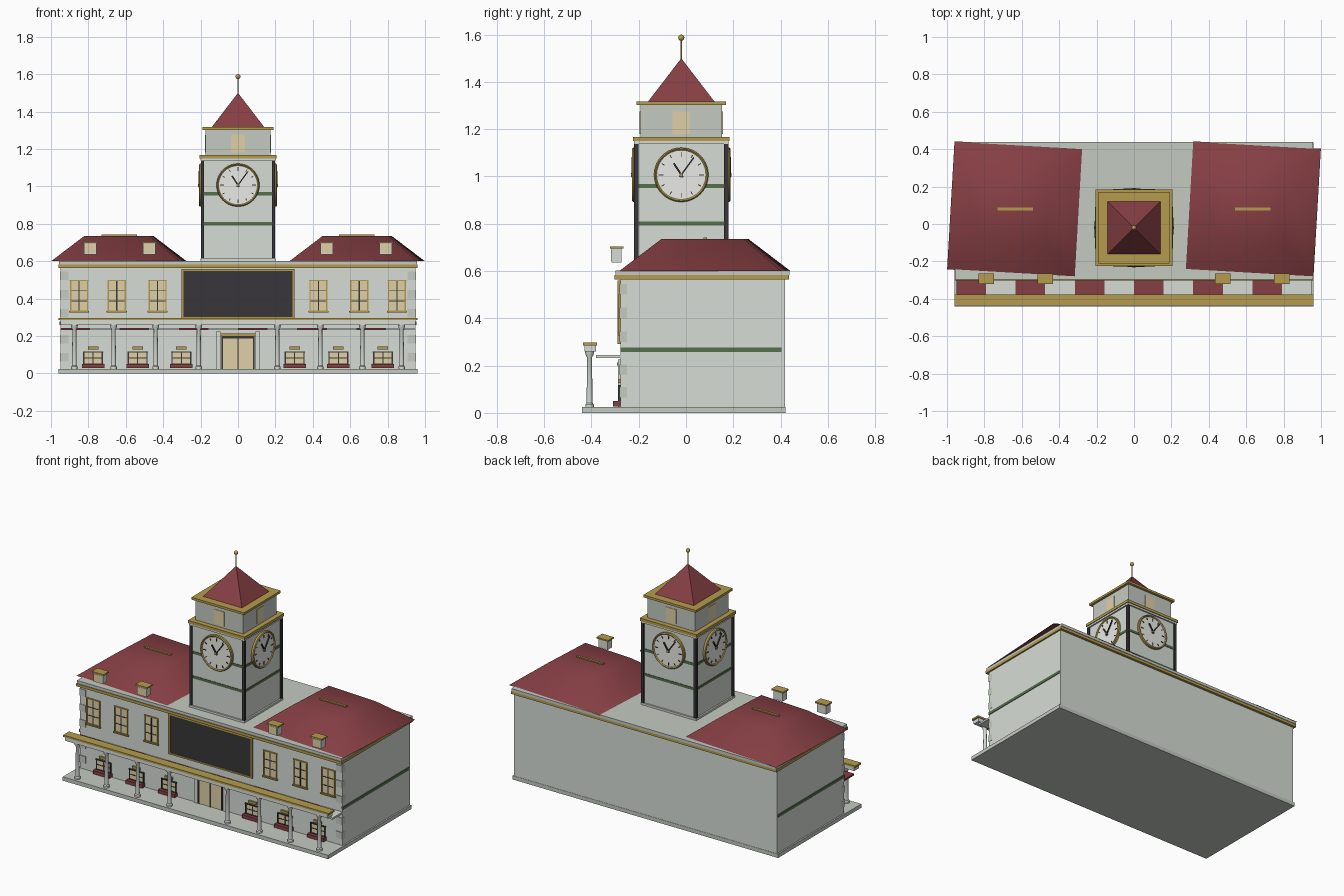
import bpy, bmesh, math
from mathutils import Matrix, Vector

if "Cube" in bpy.data.objects:
    bpy.data.objects.remove(bpy.data.objects["Cube"])

COLORS = {
    "wall": (0.68, 0.72, 0.67), "trim": (0.55, 0.59, 0.53), "red": (0.24, 0.05, 0.058),
    "gold": (0.46, 0.33, 0.075), "green": (0.09, 0.16, 0.07), "dark": (0.04, 0.037, 0.04),
    "cream": (0.74, 0.63, 0.38), "face": (0.82, 0.83, 0.78),
}
MATS = {}
for key, c in COLORS.items():
    MATS[key] = bpy.data.materials.new(key)
    MATS[key].diffuse_color = (*c, 1)

I4 = Matrix.Identity(4)


def finish(bm, name, mat, m=I4, smooth=None):
    me = bpy.data.meshes.new(name)
    bmesh.ops.recalc_face_normals(bm, faces=bm.faces)
    bm.to_mesh(me)
    bm.free()
    me.transform(m)
    me.materials.append(MATS[mat])
    ob = bpy.data.objects.new(name, me)
    bpy.context.collection.objects.link(ob)
    if smooth is not None:
        bpy.context.view_layer.objects.active = ob
        ob.select_set(True)
        bpy.ops.object.shade_smooth_by_angle(angle=math.radians(smooth))
        ob.select_set(False)
    return ob


def box(name, mat, x0, x1, y0, y1, z0, z1, m=I4):
    bm = bmesh.new()
    t = Matrix.Translation(((x0 + x1) / 2, (y0 + y1) / 2, (z0 + z1) / 2))
    bmesh.ops.create_cube(bm, size=1, matrix=t @ Matrix.Diagonal((x1 - x0, y1 - y0, z1 - z0, 1)))
    return finish(bm, name, mat, m)


def square(name, mat, h, z0, z1, cy):
    return box(name, mat, -h, h, cy - h, cy + h, z0, z1)


def frustum(name, mat, h0, h1, z0, z1, m=I4, smooth=None):
    bm = bmesh.new()
    signs = [(-1, -1), (1, -1), (1, 1), (-1, 1)]
    lo = [bm.verts.new((sx * h0, sy * h0, z0)) for sx, sy in signs]
    hi = [bm.verts.new((sx * h1, sy * h1, z1)) for sx, sy in signs] if h1 else [bm.verts.new((0, 0, z1))]
    bm.faces.new(lo)
    for i in range(4):
        j = (i + 1) % 4
        bm.faces.new([lo[i], lo[j], hi[j], hi[i]] if h1 else [lo[i], lo[j], hi[0]])
    if h1:
        bm.faces.new(hi)
    return finish(bm, name, mat, m, smooth)


def lathe(name, mat, prof, m=I4, n=24):
    bm = bmesh.new()
    vs = [bm.verts.new((r, 0, z)) for r, z in prof]
    es = [bm.edges.new(p) for p in zip(vs, vs[1:])]
    bmesh.ops.spin(bm, geom=vs + es, cent=(0, 0, 0), axis=(0, 0, 1), angle=2 * math.pi, steps=n)
    bmesh.ops.remove_doubles(bm, verts=bm.verts, dist=1e-5)
    return finish(bm, name, mat, m, 35)


def window(name, x, z0, z1, w, rim, bars):
    # pane, surrounding frame and glazing bars on the front wall
    y, t = -0.278, 0.007
    box(name + "_pane", "cream", x - w, x + w, y - 0.003, y + 0.01, z0, z1)
    for s in (-1, 1):
        box(name + "_jamb", rim, x + s * w - t / 2, x + s * w + t / 2, y - 0.007, y + 0.01, z0, z1)
    for z in (z0, z1):
        box(name + "_rail", rim, x - w - 0.005, x + w + 0.005, y - 0.008, y + 0.01, z - t / 2, z + t / 2)
    box(name + "_mullion", "dark", x - 0.003, x + 0.003, y - 0.006, y, z0, z1)
    for i in range(1, bars + 1):
        z = z0 + (z1 - z0) * i / (bars + 1)
        box(name + "_bar", "dark", x - w, x + w, y - 0.006, y, z - 0.002, z + 0.002)


# main block, plinth and cornice
box("plinth", "trim", -0.96, 0.96, -0.44, 0.42, 0, 0.025)
box("main_block", "wall", -0.95, 0.95, -0.278, 0.418, 0.025, 0.57)
box("cornice", "gold", -0.96, 0.96, -0.302, 0.435, 0.565, 0.583)
box("roof_slab", "trim", -0.957, 0.957, -0.298, 0.438, 0.583, 0.602)
for s in (-1, 1):
    box("side_band", "green", *sorted((s * 0.94, s * 0.954)), -0.278, 0.405, 0.258, 0.277)
    for z in (0.065, 0.16, 0.30, 0.40, 0.50):
        box("quoin", "trim", *sorted((s * 0.905, s * 0.951)), -0.282, -0.25, z, z + 0.045)

# wing roofs, slightly turned, with ridge bars and dormers
for s in (-1, 1):
    m = Matrix.Translation((s * 0.637, 0.08, 0)) @ Matrix.Rotation(math.radians(-3.3), 4, "Z")
    roof = frustum("wing_roof", "red", 0.343, 0.175, 0.6, 0.735, m, 100)
    box("roof_ridge", "gold", s * 0.635 - 0.095, s * 0.635 + 0.095, 0.073, 0.088, 0.728, 0.742)
    for d in (0.475, 0.79):
        x = s * d
        box("dormer", "wall", x - 0.033, x + 0.033, -0.316, -0.272, 0.637, 0.697)
        box("dormer_pane", "cream", x - 0.028, x + 0.028, -0.318, -0.31, 0.643, 0.69)
        box("dormer_cap", "gold", x - 0.042, x + 0.042, -0.322, -0.264, 0.695, 0.704)

# front windows, planters and lamps
for s in (-1, 1):
    for x in (0.43, 0.648, 0.85):
        window("upper_window", s * x, 0.333, 0.497, 0.045, "gold", 2)
        box("upper_sill", "gold", s * x - 0.054, s * x + 0.054, -0.29, -0.27, 0.325, 0.333)
    for x in (0.303, 0.537, 0.775):
        window("lower_window", s * x, 0.05, 0.115, 0.05, "dark", 1)
        box("window_hood", "gold", s * x - 0.028, s * x + 0.028, -0.288, -0.27, 0.127, 0.143)
        box("planter", "red", s * x - 0.06, s * x + 0.06, -0.308, -0.276, 0.028, 0.05)

# central display panel with gold border
box("panel", "dark", -0.295, 0.295, -0.284, -0.27, 0.30, 0.55)
for s in (-1, 1):
    box("panel_side", "gold", s * 0.297 - 0.006, s * 0.297 + 0.006, -0.289, -0.27, 0.292, 0.558)
for z in (0.298, 0.554):
    box("panel_rail", "gold", -0.303, 0.303, -0.289, -0.27, z - 0.005, z + 0.005)

# entrance door
box("door", "cream", -0.08, 0.08, -0.283, -0.27, 0.025, 0.195)
for x in (-0.083, 0, 0.083):
    box("door_post", "dark", x - 0.004, x + 0.004, -0.287, -0.27, 0.025, 0.195)
box("door_rail", "dark", -0.087, 0.087, -0.288, -0.27, 0.187, 0.2)
box("door_lintel", "gold", -0.095, 0.095, -0.292, -0.27, 0.2, 0.214)
for s in (-1, 1):
    box("door_pilaster", "wall", s * 0.105 - 0.012, s * 0.105 + 0.012, -0.287, -0.27, 0.025, 0.225)

# porch: columns, beam, striped canopy
col = [(0, 0.025), (0.018, 0.025), (0.018, 0.036), (0.0125, 0.042), (0.0105, 0.235),
       (0.017, 0.246), (0.019, 0.26), (0, 0.26)]
for s in (-1, 1):
    for x in (0.21, 0.44, 0.665, 0.875):
        lathe("porch_column", "wall", col, Matrix.Translation((s * x, -0.408, 0)), 16)
box("porch_beam", "wall", -0.95, 0.95, -0.43, -0.381, 0.26, 0.285)
box("porch_beam_cap", "gold", -0.96, 0.96, -0.436, -0.376, 0.285, 0.297)
for i in range(12):
    x = -0.95 + i * 1.9 / 12
    box("canopy_stripe", "wall" if i % 2 else "red", x, x + 1.9 / 12, -0.38, -0.275, 0.232, 0.244)

# clock tower
CY = -0.02
square("tower_base", "wall", 0.2, 0.6, 0.615, CY)
square("tower_shaft", "wall", 0.19, 0.6, 1.15, CY)
square("tower_collar", "wall", 0.2, 1.138, 1.15, CY)
for z in (0.792, 0.952):
    square("tower_band", "green", 0.193, z, z + 0.017, CY)
for sx in (-1, 1):
    for sy in (-1, 1):
        x, y = sx * 0.19, CY + sy * 0.19
        box("corner_pilaster", "dark", x - 0.009, x + 0.009, y - 0.009, y + 0.009, 0.613, 1.14)
square("lower_cap", "gold", 0.205, 1.15, 1.168, CY)
square("belfry", "trim", 0.173, 1.165, 1.305, CY)
square("upper_cap", "gold", 0.19, 1.302, 1.317, CY)
at = Matrix.Translation((0, CY, 0))
frustum("spire", "red", 0.142, 0, 1.315, 1.5, at)
lathe("finial_pole", "gold", [(0, 1.48), (0.004, 1.48), (0.004, 1.58), (0, 1.58)], at, 10)
ball = [(0.013 * math.sin(math.pi * i / 8), 1.587 - 0.013 * math.cos(math.pi * i / 8)) for i in range(9)]
lathe("finial_ball", "gold", ball, at, 16)

# clocks and belfry windows, one per tower side
for k in range(4):
    side = at @ Matrix.Rotation(k * math.pi / 2, 4, "Z")
    box("belfry_window", "cream", -0.037, 0.037, -0.176, -0.165, 1.18, 1.275, side)
    dial = side @ Matrix.Translation((0, -0.19, 1.007)) @ Matrix.Rotation(math.pi / 2, 4, "X")
    lathe("clock_face", "face", [(0, -0.004), (0.108, -0.004), (0.108, 0.011), (0, 0.011)], dial, 40)
    lathe("clock_rim", "gold", [(0.104, 0), (0.115, 0), (0.115, 0.013), (0.110, 0.018), (0.104, 0.013),
                                (0.104, 0)], dial, 40)
    for i in range(12):
        r0 = 0.082 if i % 3 else 0.076
        box("hour_mark", "dark", -0.002, 0.002, r0, 0.096, 0.009, 0.015,
            dial @ Matrix.Rotation(i * math.pi / 6, 4, "Z"))
    for name, ang, length, w in (("hour_hand", 33, 0.058, 0.004), ("minute_hand", -36, 0.09, 0.003)):
        box(name, "dark", -w, w, -0.012, length, 0.013, 0.02, dial @ Matrix.Rotation(math.radians(ang), 4, "Z"))
    lathe("clock_hub", "gold", [(0, 0.01), (0.007, 0.01), (0.007, 0.023), (0, 0.023)], dial, 12)

for m in bpy.data.materials:
    if m.users and not m.is_grease_pencil:
        m.use_nodes = True
        m.node_tree.nodes["Principled BSDF"].inputs["Base Color"].default_value = m.diffuse_color
